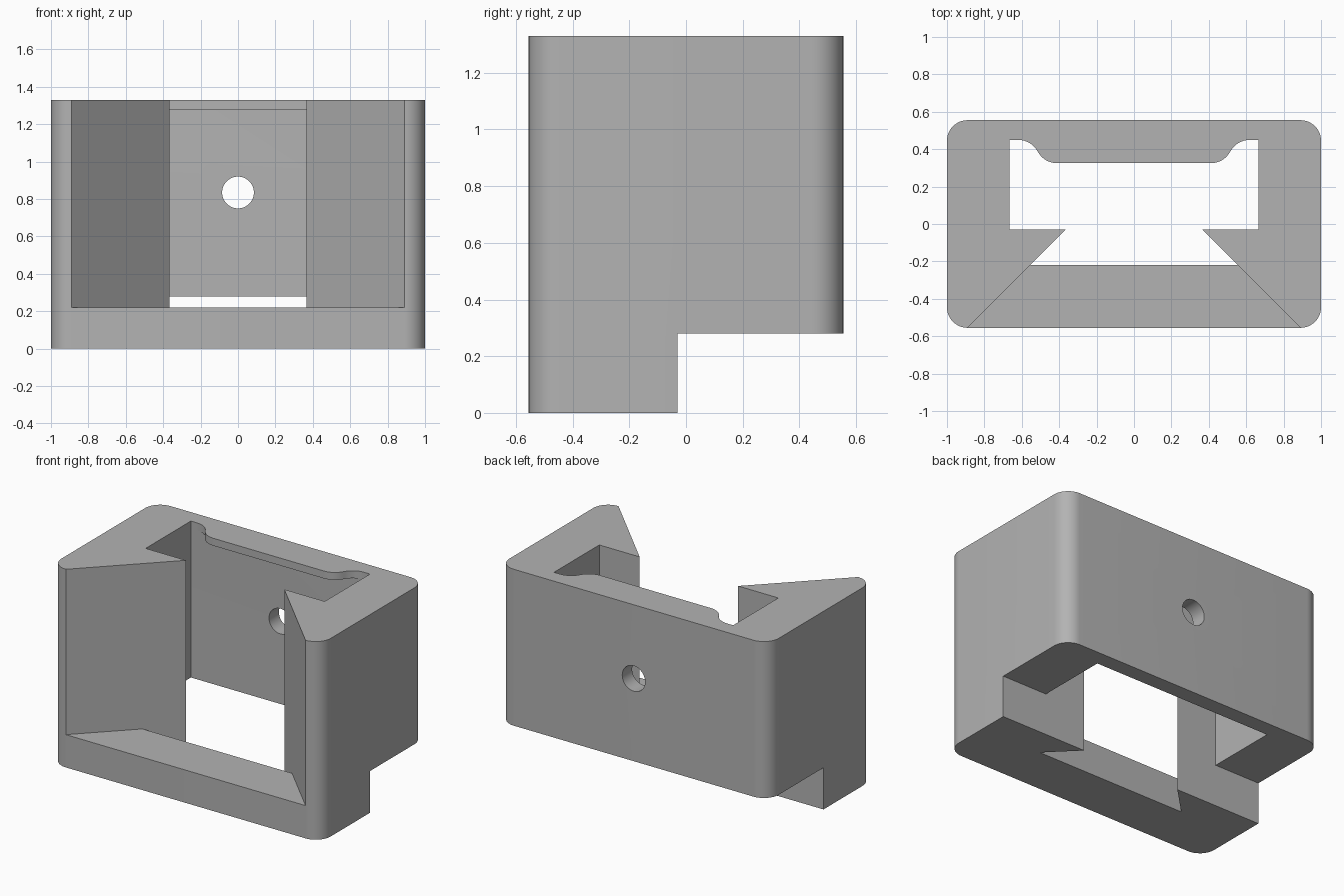
import bpy
import bmesh
from math import radians, sin, cos, asin, pi

default = bpy.data.objects.get("Cube")
if default:
    bpy.data.objects.remove(default, do_unlink=True)

# Overall sizes
HALF_X, HALF_Y, HEIGHT, CORNER = 1.0, 0.555, 1.33, 0.11
STEP_Y, STEP_Z = -0.03, 0.28          # underside step
SILL_Y, SILL_Z = -0.22, 0.22          # front sill
POCKET_X, POCKET_Y = 0.665, 0.45      # inner pocket
THROAT_X = 0.365                      # narrow end of the flared opening
LIP_Y, LIP_Z = 0.325, 1.28            # lip on the back wall

grey = bpy.data.materials.new("plain grey")
grey.use_nodes = True
colour = (0.45, 0.45, 0.45, 1)
grey.diffuse_color = colour
grey.node_tree.nodes["Principled BSDF"].inputs["Base Color"].default_value = colour


def prism(name, points, low, high):
    """Extrude a plan outline from z = low to z = high."""
    bm = bmesh.new()
    face = bm.faces.new([bm.verts.new((x, y, low)) for x, y in points])
    new = bmesh.ops.extrude_face_region(bm, geom=[face])["geom"]
    bmesh.ops.translate(bm, vec=(0, 0, high - low),
                        verts=[v for v in new if isinstance(v, bmesh.types.BMVert)])
    bmesh.ops.recalc_face_normals(bm, faces=bm.faces)
    mesh = bpy.data.meshes.new(name)
    bm.to_mesh(mesh)
    bm.free()
    mesh.materials.append(grey)
    obj = bpy.data.objects.new(name, mesh)
    bpy.context.collection.objects.link(obj)
    return obj


def mirrored(half):
    """Complete a right-hand half outline with its mirror image."""
    return half + [(-x, y) for x, y in reversed(half)]


def arc(cx, cy, r, start, end, steps=12):
    angles = [start + (end - start) * i / steps for i in range(steps + 1)]
    return [(cx + r * cos(a), cy + r * sin(a)) for a in angles]


def cut(body, cutter):
    cutter.hide_render = True
    mod = body.modifiers.new(cutter.name, "BOOLEAN")
    mod.operation, mod.solver, mod.object = "DIFFERENCE", "EXACT", cutter
    bpy.context.view_layer.objects.active = body
    bpy.ops.object.modifier_apply(modifier=mod.name)
    bpy.data.objects.remove(cutter, do_unlink=True)


# Rounded block
cx, cy = HALF_X - CORNER, HALF_Y - CORNER
body = prism("bracket_body", mirrored(arc(cx, -cy, CORNER, -pi / 2, 0)
                                      + arc(cx, cy, CORNER, 0, pi / 2)), 0, HEIGHT)

# Step under the back
cut(body, prism("step_cutter", mirrored([(1.2, STEP_Y), (1.2, 1)]), -0.2, STEP_Z))

# Pocket and throat, open at the bottom and stopping under the lip
throat = [(THROAT_X + STEP_Y - SILL_Y, SILL_Y), (THROAT_X, STEP_Y), (POCKET_X, STEP_Y)]
cut(body, prism("pocket_cutter", mirrored(throat + [(POCKET_X, POCKET_Y)]), -0.2, LIP_Z))

# Pocket mouth, with an S-curve at each end of the lip
outer_x, inner_x = 0.62, 0.41
dx, dy = outer_x - inner_x, POCKET_Y - LIP_Y
r = (dx * dx + dy * dy) / (4 * dy)
turn = asin(dx / 2 / r)
s_curve = (arc(outer_x, POCKET_Y - r, r, pi / 2, pi / 2 + turn, 8)
           + arc(inner_x, LIP_Y + r, r, turn - pi / 2, -pi / 2, 8)[1:])
cut(body, prism("mouth_cutter", mirrored(throat + [(POCKET_X, POCKET_Y)] + s_curve),
                LIP_Z - 0.4, HEIGHT + 0.2))

# Flared front opening above the sill
flare = 0.7
cut(body, prism("opening_cutter",
                mirrored([(THROAT_X + flare, STEP_Y - flare), (THROAT_X, STEP_Y),
                          (THROAT_X, STEP_Y + 0.1)]), SILL_Z, HEIGHT + 0.2))

# Screw hole through the back wall
bpy.ops.mesh.primitive_cylinder_add(vertices=48, radius=0.085, depth=0.4,
                                    location=(0, 0.55, 0.835), rotation=(pi / 2, 0, 0))
hole = bpy.context.object
hole.name = "hole_cutter"
hole.data.materials.append(grey)
cut(body, hole)

# Smooth the rounded parts, keep the other edges sharp
bpy.ops.object.select_all(action="DESELECT")
body.select_set(True)
bpy.context.view_layer.objects.active = body
bpy.ops.object.shade_smooth_by_angle(angle=radians(25))
